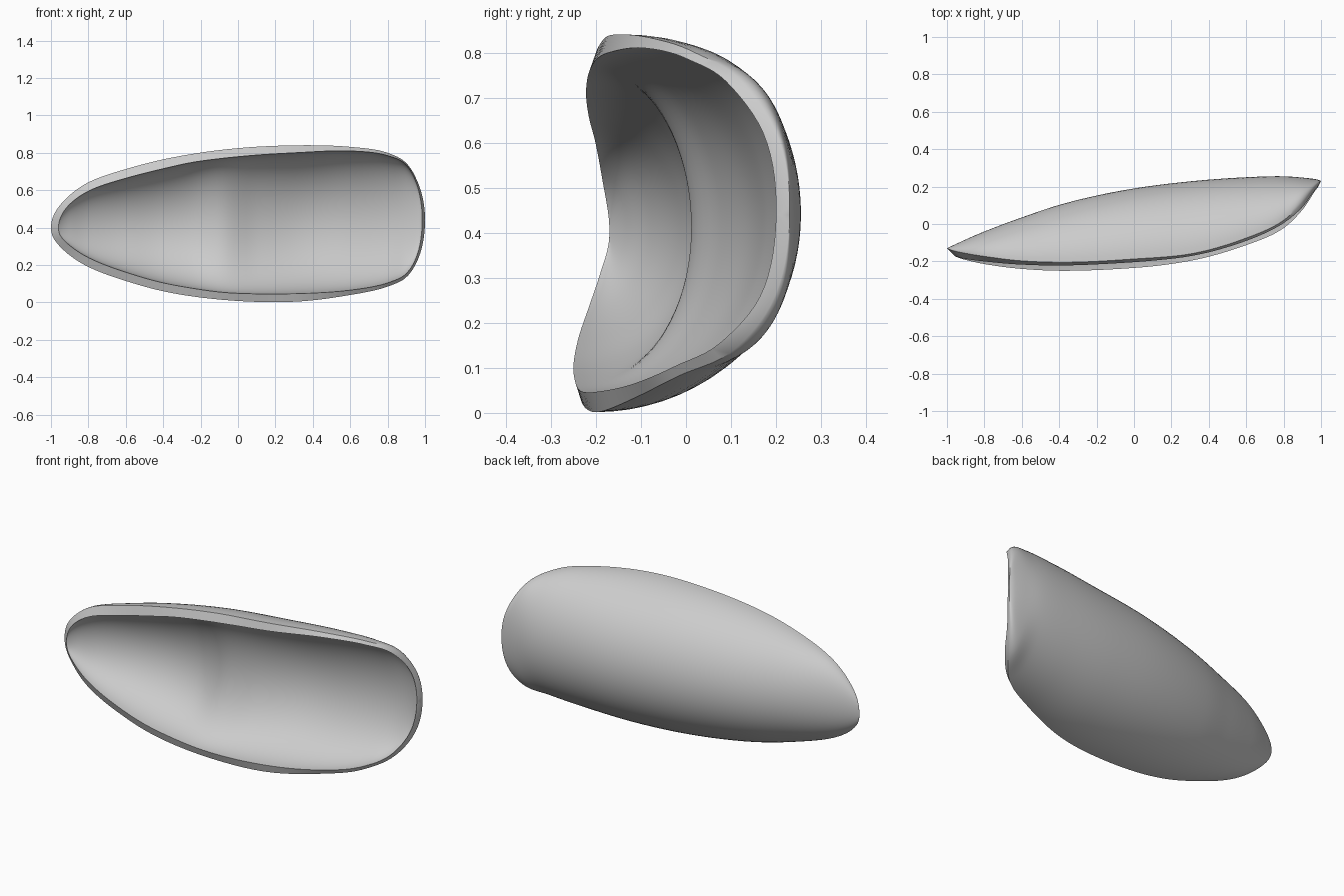
import bpy, bmesh, math

if "Cube" in bpy.data.objects:
    bpy.data.objects.remove(bpy.data.objects["Cube"])

# Stations along the shell: x, rim top z, rim bottom z, rim top y, rim bottom y, deepest y
OUTER = [
    (-1.0, .40, .40, -.13, -.13, -.13),
    (-.95, .522, .297, -.147, -.152, -.106),
    (-.8, .642, .19, -.173, -.195, -.04),
    (-.6, .713, .115, -.197, -.222, .035),
    (-.4, .765, .06, -.205, -.235, .102),
    (0, .825, .008, -.187, -.22, .19),
    (.3, .84, .004, -.16, -.185, .228),
    (.6, .832, .04, -.075, -.10, .25),
    (.8, .80, .085, .02, -.01, .255),
    (.9, .745, .135, .115, .10, .248),
    (.97, .62, .25, .20, .193, .24),
    (1.0, .44, .44, .23, .23, .23),
]
INNER = [
    (-.96, .40, .40, -.17, -.17, -.17),
    (-.9, .525, .305, -.187, -.192, -.13),
    (-.8, .595, .24, -.20, -.214, -.08),
    (-.6, .664, .162, -.217, -.24, -.012),
    (-.4, .715, .105, -.222, -.25, .03),
    (-.25, .748, .077, -.218, -.248, .036),
    (-.08, .771, .054, -.209, -.24, .012),
    (.1, .788, .046, -.196, -.226, .075),
    (.3, .80, .047, -.172, -.197, .135),
    (.6, .81, .066, -.09, -.113, .18),
    (.8, .785, .105, .005, -.022, .205),
    (.9, .735, .155, .09, .075, .212),
    (.96, .62, .26, .172, .165, .21),
    (.985, .44, .44, .20, .20, .20),
]
N, M = 96, 40


def sampler(table):
    """Smooth interpolation by angle, so that both ends come out round."""
    a, b = table[0][0], table[-1][0]
    ts = [math.acos(max(-1, min(1, (a + b - 2 * r[0]) / (b - a)))) for r in table]
    last = len(ts) - 1

    def slope(i, c):
        if i in (0, last):
            # at the tips top and bottom mirror each other, depth is level
            k = 1 if i == 0 else last - 1
            chord = lambda d: (table[k][d] - table[i][d]) / (ts[k] - ts[i])
            pair = {1: 2, 2: 1, 3: 4, 4: 3}.get(c)
            return (chord(c) - chord(pair)) / 2 * 1.1 if pair else 0
        h0, h1 = ts[i] - ts[i - 1], ts[i + 1] - ts[i]
        d0 = (table[i][c] - table[i - 1][c]) / h0
        d1 = (table[i + 1][c] - table[i][c]) / h1
        return (d0 * h1 + d1 * h0) / (h0 + h1)

    def sample(t):
        i = max(k for k in range(last) if ts[k] <= t + 1e-9)
        h = ts[i + 1] - ts[i]
        u = (t - ts[i]) / h
        vals = [(a + b) / 2 - (b - a) / 2 * math.cos(t)]
        for c in range(1, 6):
            p, q = table[i][c], table[i + 1][c]
            vals.append(p * (2*u**3 - 3*u*u + 1) + q * (3*u*u - 2*u**3)
                        + h * (slope(i, c) * (u**3 - 2*u*u + u) + slope(i + 1, c) * (u**3 - u*u)))
        return vals
    return sample


def skin(bm, table):
    """Rows of half-elliptical cross-sections."""
    f, rows = sampler(table), []
    for i in range(N + 1):
        x, zt, zb, yt, yb, deep = f(math.pi * i / N)
        row = []
        for j in range(M + 1):
            s = math.pi * j / M
            k = (1 - math.cos(s)) / 2
            y0 = yt + (yb - yt) * k
            row.append(bm.verts.new((x, y0 + (deep - y0) * math.sin(s), zt + (zb - zt) * k)))
        rows.append(row)
    return rows


# Hollow shell: outer skin, inner lining with a ridge, bevelled rim
bm = bmesh.new()
outer, inner = skin(bm, OUTER), skin(bm, INNER)
for i in range(N):
    for rows in (outer, inner):
        for j in range(M):
            bm.faces.new((rows[i][j], rows[i + 1][j], rows[i + 1][j + 1], rows[i][j + 1]))
    for j in (0, M):
        bm.faces.new((outer[i][j], outer[i + 1][j], inner[i + 1][j], inner[i][j]))
bmesh.ops.remove_doubles(bm, verts=bm.verts, dist=1e-5)
bmesh.ops.recalc_face_normals(bm, faces=bm.faces)
mesh = bpy.data.meshes.new("shell")
bm.to_mesh(mesh)
bm.free()
shell = bpy.data.objects.new("shell", mesh)
bpy.context.collection.objects.link(shell)
bpy.context.view_layer.objects.active = shell
shell.select_set(True)
bpy.ops.object.shade_smooth_by_angle(angle=math.radians(35))
